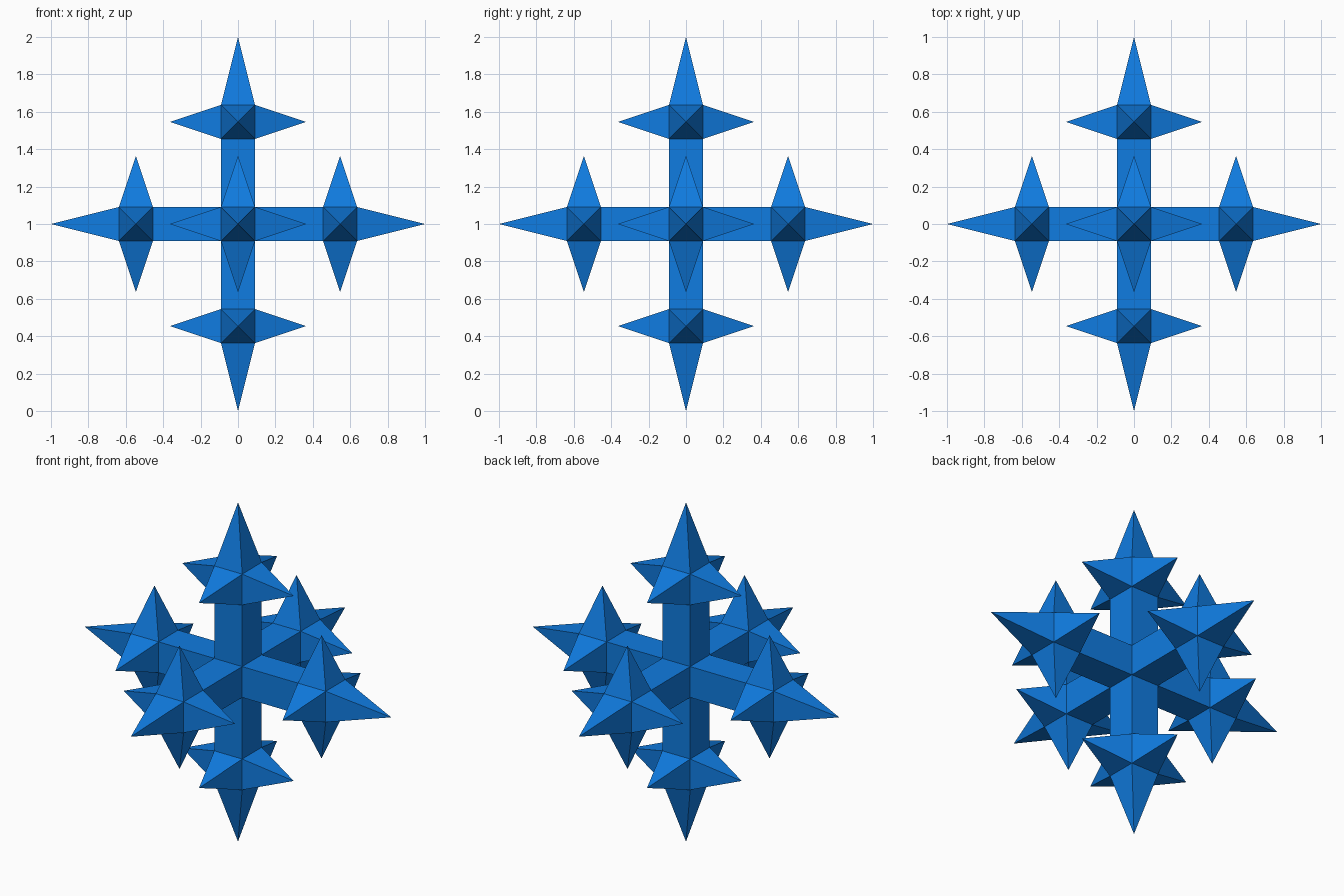
import bpy
import bmesh
from mathutils import Matrix

if "Cube" in bpy.data.objects:
    bpy.data.objects.remove(bpy.data.objects["Cube"])

U = 2 / 11  # width of the square bars


def extrude(bm, face, length):
    """Push one face out along its normal and return the new cap."""
    direction = face.normal.copy()
    cap = bmesh.ops.extrude_discrete_faces(bm, faces=[face])["faces"][0]
    bmesh.ops.translate(bm, verts=cap.verts, vec=direction * length)
    bm.normal_update()
    return cap


# Central cube
bm = bmesh.new()
bmesh.ops.create_cube(bm, size=U, matrix=Matrix.Translation((0, 0, 1)))
bm.normal_update()

tips, sides = [], []
for face in list(bm.faces):
    # Square arm, then a cubic head at its end
    cap = extrude(bm, face, 2 * U)
    cap = extrude(bm, cap, U)
    tips.append(cap)
    sides += [f for e in cap.edges for f in e.link_faces if f != cap]

# Long end spikes and shorter side spikes
bmesh.ops.poke(bm, faces=tips, offset=2 * U)
bmesh.ops.poke(bm, faces=sides, offset=1.5 * U)
bmesh.ops.recalc_face_normals(bm, faces=bm.faces)

mesh = bpy.data.meshes.new("spiked_star")
bm.to_mesh(mesh)
bm.free()
star = bpy.data.objects.new("spiked_star", mesh)
bpy.context.collection.objects.link(star)

# Blue finish
blue = bpy.data.materials.new("blue")
blue.diffuse_color = (0.005, 0.2, 0.75, 1)
blue.use_nodes = True
blue.node_tree.nodes["Principled BSDF"].inputs["Base Color"].default_value = blue.diffuse_color
mesh.materials.append(blue)
